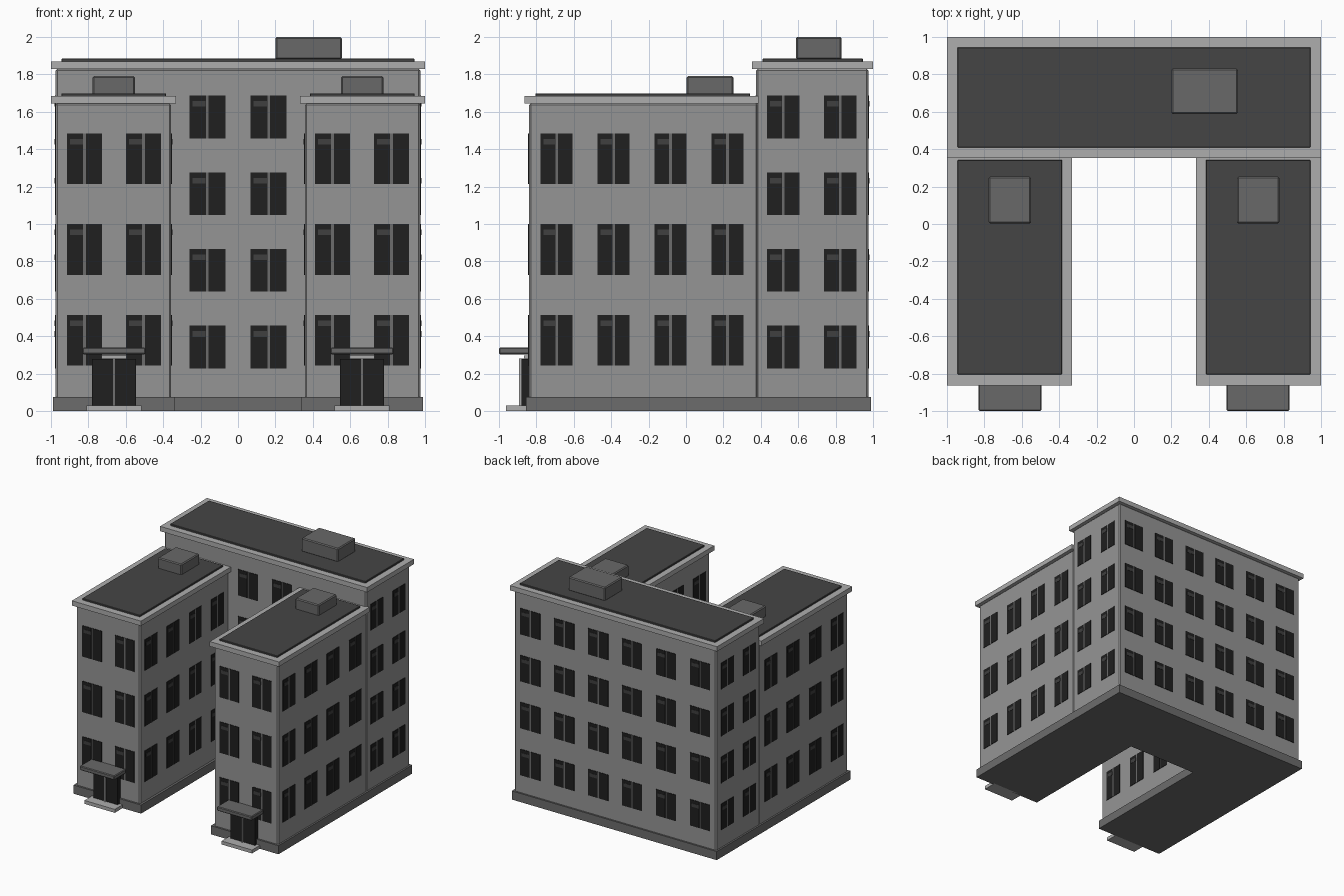
import bpy, bmesh
from math import pi
from mathutils import Matrix, Vector

if "Cube" in bpy.data.objects:
    bpy.data.objects.remove(bpy.data.objects["Cube"])


def mat(name, v):
    m = bpy.data.materials.new(name)
    m.diffuse_color = (v, v, v, 1)
    m.use_nodes = True
    m.node_tree.nodes["Principled BSDF"].inputs["Base Color"].default_value = m.diffuse_color
    return m


WALL, TRIM, BASE = mat("wall", 0.30), mat("trim", 0.42), mat("base", 0.15)
ROOF, GLASS, BLIND = mat("roof", 0.06), mat("glass", 0.014), mat("blind", 0.05)
METAL = mat("metal", 0.14)


def add_box(bm, lo, hi, frame=Matrix()):
    lo, hi = Vector(lo), Vector(hi)
    size = hi - lo
    m = frame @ Matrix.Translation((lo + hi) / 2) @ Matrix.Diagonal((*size, 1))
    bmesh.ops.create_cube(bm, size=1, matrix=m)


def finish(name, bm, material, bevel=0):
    me = bpy.data.meshes.new(name)
    bm.to_mesh(me)
    bm.free()
    me.materials.append(material)
    ob = bpy.data.objects.new(name, me)
    bpy.context.collection.objects.link(ob)
    if bevel:
        mod = ob.modifiers.new("bevel", 'BEVEL')
        mod.width, mod.segments = bevel, 1
    return ob


def box(name, x, y, z, material, bevel=0):
    bm = bmesh.new()
    add_box(bm, (x[0], y[0], z[0]), (x[1], y[1], z[1]))
    return finish(name, bm, material, bevel)


def windows(name, origin, angle, columns, width, rows, height):
    """Window grid; local x runs left to right as seen from outside, -y is outward."""
    frame = Matrix.Translation(origin) @ Matrix.Rotation(angle, 4, 'Z')
    glass, bars, blinds = bmesh.new(), bmesh.new(), bmesh.new()
    h, g = width / 2, 0.007
    for c in columns:
        for z in rows:
            add_box(glass, (c - h, -.004, z), (c - g, .01, z + height), frame)
            add_box(glass, (c + g, -.004, z), (c + h, .01, z + height), frame)
            add_box(bars, (c - g, -.002, z), (c + g, .01, z + height), frame)
            add_box(blinds, (c - h + .016, -.006, z + height - .059),
                    (c - g - .002, .005, z + height - .029), frame)
    finish(name + "_panes", glass, GLASS)
    finish(name + "_mullions", bars, BASE)
    finish(name + "_blinds", blinds, BLIND)


W = 0.975       # outer wall plane
YF = -0.84      # front wall plane of the wings

# Main block
box("main_walls", (-W, W), (.375, W), (.03, 1.83), WALL, .01)
box("main_plinth", (-.99, .99), (.363, .99), (0, .075), BASE)
box("main_cornice", (-1, 1), (.353, 1), (1.828, 1.87), TRIM)
box("main_roof", (-.943, .943), (.41, .945), (1.86, 1.885), ROOF, .003)
box("main_roof_hut", (.2, .555), (.588, .832), (1.88, 2.0), METAL, .008)

# Main block windows
rows4 = [.228 + .41 * i for i in range(4)]
windows("main_front_windows", (0, .375, 0), 0, (-.164, .164), .192, rows4, .228)
windows("main_back_windows", (0, W, 0), pi, [-.82 + .328 * i for i in range(6)],
        .192, rows4, .228)
windows("main_right_windows", (W, 0, 0), pi / 2, (.52, .825), .172, rows4, .228)
windows("main_left_windows", (-W, 0, 0), -pi / 2, (-.52, -.825), .172, rows4, .228)

# Two wings, mirrored about x = 0
rows3 = [.243 + .485 * i for i in range(3)]
side = [-.692 + .3047 * i for i in range(4)]
for s, tag in ((-1, "left"), (1, "right")):
    def mx(a, b):
        return tuple(sorted((s * a, s * b)))

    box(tag + "_wing_walls", mx(.357, W), (YF, .385), (.03, 1.645), WALL, .01)
    box(tag + "_wing_plinth", mx(.337, .99), (-.856, .37), (0, .075), BASE)
    box(tag + "_wing_cornice", mx(.332, 1), (-.864, .388), (1.643, 1.685), TRIM)
    box(tag + "_wing_roof", mx(.385, .943), (-.805, .343), (1.675, 1.699), ROOF, .003)
    box(tag + "_wing_roof_hut", mx(.55, .778), (.003, .253), (1.69, 1.79), METAL, .008)

    # Wing windows: front, right-facing and left-facing walls
    c = s * .663
    windows(tag + "_wing_front_windows", (0, YF, 0), 0, (c - .158, c + .158),
            .186, rows3, .271)
    xr, xl = (W, .357) if s > 0 else (-.357, -W)
    windows(tag + "_wing_east_windows", (xr, 0, 0), pi / 2, side, .172, rows3, .271)
    windows(tag + "_wing_west_windows", (xl, 0, 0), -pi / 2, [-y for y in side],
            .172, rows3, .271)

    # Entrance: step, double door, centre post, lintel and canopy
    box(tag + "_step", (c - .147, c + .147), (-.963, -.84), (0, .03), TRIM)
    doors = bmesh.new()
    for a, b in ((-.117, -.006), (.006, .117)):
        add_box(doors, (c + a, -.88, .03), (c + b, -.83, .278))
    finish(tag + "_doors", doors, GLASS)
    box(tag + "_door_post", (c - .006, c + .006), (-.893, -.83), (.03, .28), TRIM)
    box(tag + "_door_lintel", (c - .068, c + .068), (-.866, -.83), (.28, .298), TRIM)
    box(tag + "_canopy", (c - .168, c + .168), (-1, -.83), (.303, .34), METAL, .006)
